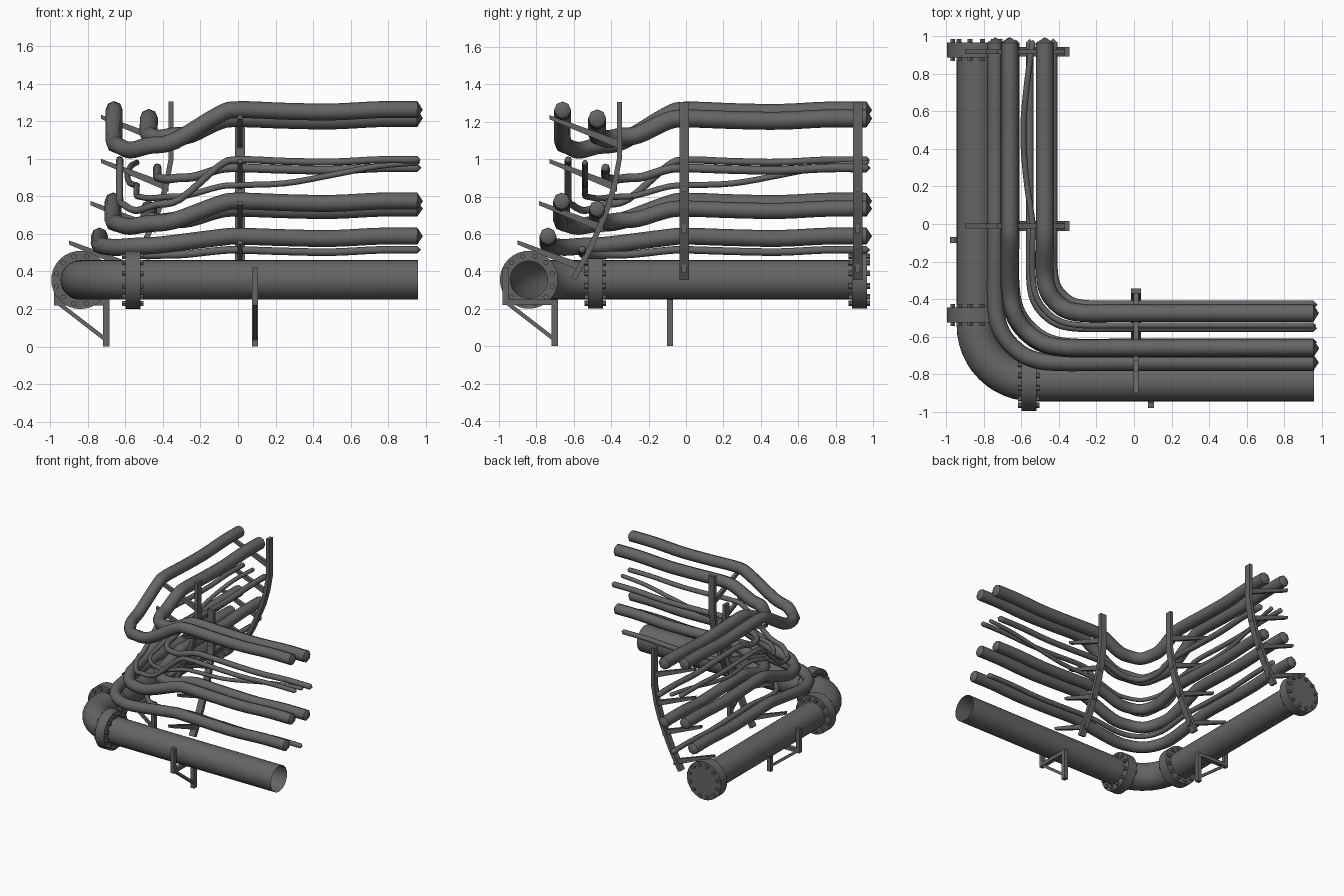
import bpy, bmesh, math
from mathutils import Vector, Matrix

if "Cube" in bpy.data.objects:
    bpy.data.objects.remove(bpy.data.objects["Cube"], do_unlink=True)

steel = bpy.data.materials.new("dark_grey_steel")
steel.use_nodes = True
steel.diffuse_color = (0.13, 0.13, 0.13, 1)
steel.node_tree.nodes["Principled BSDF"].inputs["Base Color"].default_value = (0.13, 0.13, 0.13, 1)


def finish(name, bm, smooth=False, fix=True):
    if fix:
        bmesh.ops.recalc_face_normals(bm, faces=bm.faces)
    mesh = bpy.data.meshes.new(name)
    bm.to_mesh(mesh)
    bm.free()
    mesh.materials.append(steel)
    obj = bpy.data.objects.new(name, mesh)
    bpy.context.collection.objects.link(obj)
    if smooth:
        bpy.ops.object.select_all(action='DESELECT')
        obj.select_set(True)
        bpy.context.view_layer.objects.active = obj
        bpy.ops.object.shade_smooth_by_angle(angle=math.radians(50))
    return obj


def place(leg, s, d, z):
    """Leg A runs along x, leg B along y; s is along the leg, d across it."""
    return Vector((s, d, z)) if leg == "A" else Vector((d, s, z))


def sweep(name, path, radius, sides, tip=0):
    """Round tube along a path, with pointed ends when tip is set."""
    bm = bmesh.new()
    rings = []
    for i, p in enumerate(path):
        t = (path[min(i + 1, len(path) - 1)] - path[max(i - 1, 0)]).normalized()
        side = t.cross(Vector((0, 0, 1))).normalized()
        up = side.cross(t)
        angles = [2 * math.pi * k / sides for k in range(sides)]
        rings.append([bm.verts.new(p + radius * (side * math.cos(a) + up * math.sin(a))) for a in angles])
    for a, b in zip(rings, rings[1:]):
        for k in range(sides):
            n = (k + 1) % sides
            bm.faces.new((a[k], a[n], b[n], b[k]))
    if tip:
        for ring, end, before in ((rings[0], path[0], path[1]), (rings[-1], path[-1], path[-2])):
            apex = bm.verts.new(end + (end - before).normalized() * tip)
            for k in range(sides):
                bm.faces.new((ring[k], ring[(k + 1) % sides], apex))
    return finish(name, bm, True)


def spline(points, steps=4):
    """Catmull-Rom curve through the points."""
    pts = [points[0]] + points + [points[-1]]
    out = []
    for a, b, c, d in zip(pts, pts[1:], pts[2:], pts[3:]):
        for k in range(steps):
            t = k / steps
            out.append(0.5 * (2 * b + (c - a) * t + (2 * a - 5 * b + 4 * c - d) * t ** 2
                              + (3 * b - a - 3 * c + d) * t ** 3))
    return out + [points[-1]]


def prism(name, leg, outline, s, width):
    """Outline in (across, height), extruded along the leg."""
    bm = bmesh.new()
    face = bm.faces.new([bm.verts.new(place(leg, s - width / 2, d, z)) for d, z in outline])
    new = bmesh.ops.extrude_face_region(bm, geom=[face])["geom"]
    shift = place(leg, width, 0, 0)
    bmesh.ops.translate(bm, vec=shift, verts=[v for v in new if isinstance(v, bmesh.types.BMVert)])
    return finish(name, bm)


# Main pipe with its elbow
PIPE, PIPE_Z, BEND = -0.84, 0.355, 0.3
corner = PIPE + BEND
path = [Vector((0.96, PIPE, PIPE_Z))]
for k in range(13):
    a = math.pi / 2 * k / 12
    path.append(Vector((corner - BEND * math.sin(a), corner - BEND * math.cos(a), PIPE_Z)))
path.append(Vector((PIPE, 0.93, PIPE_Z)))
sweep("main_pipe", path, 0.105, 32)


# Bolted flanges
def flange(name, leg, s, solid=False):
    bm = bmesh.new()
    half, outer, inner = 0.04, 0.155, 0.1
    if solid:
        bmesh.ops.create_cone(bm, cap_ends=True, segments=32, radius1=outer, radius2=outer, depth=2 * half)
    else:
        loop = [bm.verts.new(c) for c in ((inner, 0, -half), (outer, 0, -half), (outer, 0, half), (inner, 0, half))]
        edges = [bm.edges.new((loop[i], loop[(i + 1) % 4])) for i in range(4)]
        bmesh.ops.spin(bm, geom=loop + edges, cent=(0, 0, 0), axis=(0, 0, 1),
                       angle=2 * math.pi, steps=32, use_merge=True)
        bmesh.ops.remove_doubles(bm, verts=bm.verts, dist=0.0001)
    for k in range(12):
        a = 2 * math.pi * (k + 0.5) / 12
        spot = Matrix.Translation((0.13 * math.cos(a), 0.13 * math.sin(a), 0))
        bmesh.ops.create_cone(bm, cap_ends=True, segments=6, radius1=0.015, radius2=0.015,
                              depth=0.115, matrix=spot)
    turn = Matrix.Rotation(math.pi / 2, 4, 'Y' if leg == "A" else 'X')
    bm.transform(Matrix.Translation(place(leg, s, PIPE, PIPE_Z)) @ turn)
    return finish(name, bm, True)


flange("flange_right_leg", "A", -0.56)
flange("flange_left_leg", "B", -0.485)
flange("end_flange", "B", 0.927, True)

# Pipe stands: foot, shelf, upright stop and diagonal brace
for leg, s in (("A", 0.09), ("B", -0.085)):
    prism("stand_foot_" + leg, leg, [(-0.72, 0), (-0.685, 0), (-0.685, 0.25), (-0.72, 0.25)], s, 0.032)
    prism("stand_shelf_" + leg, leg, [(-0.98, 0.22), (-0.72, 0.22), (-0.72, 0.25), (-0.98, 0.25)], s, 0.032)
    prism("stand_stop_" + leg, leg, [(-0.98, 0.25), (-0.948, 0.25), (-0.948, 0.42), (-0.98, 0.42)], s, 0.032)
    prism("stand_brace_" + leg, leg, [(-0.96, 0.22), (-0.72, 0.035), (-0.72, 0.062), (-0.925, 0.22)], s, 0.02)

# Cable racks: curved post with tapered arms
curve = [(-0.37, 1.305), (-0.37, 1.0), (-0.395, 0.87), (-0.43, 0.75), (-0.52, 0.54), (-0.615, 0.365)]
post = curve + [(d + 0.027, z - 0.012 * (z < 0.9)) for d, z in reversed(curve)]
arms = [(-0.73, 1.235, -0.36), (-0.73, 1.0, -0.37), (-0.785, 0.775, -0.44), (-0.9, 0.565, -0.54)]
for leg, s in (("A", 0.01), ("B", -0.01), ("B", 0.918)):
    prism("rack_post_" + leg, leg, post, s, 0.052)
    for tip, z, root in arms:
        drop = (root - tip) * 0.36
        prism("rack_arm_" + leg, leg, [(tip, z), (tip, z - 0.022), (root, z - drop - 0.045), (root, z - drop)],
              s, 0.026)


# Cables: mirrored about the diagonal, sagging at the corner
def cable(name, d, z, radius, bend, drop, rack_drop=0, sway=0):
    c = d + bend
    base = z - rack_drop
    start, middle = base - 0.78 * drop, base - drop
    halves = {}
    for leg, end in (("A", 0.955), ("B", 0.965)):
        w = sway if leg == "B" else 0
        run = [(end, d, z), (0.75, d + w * 0.6, z - rack_drop * 0.15), (0.5, d + w, z - 0.012 - rack_drop * 0.45),
               (0.25, d + w * 0.7, z - 0.008 - rack_drop * 0.85), (0, d, base),
               (-0.1, d, base - 0.12 * drop), (c + 0.02, d, start)]
        a = math.pi / 8
        run.append((c - bend * math.sin(a), c - bend * math.cos(a), (start + middle) / 2))
        halves[leg] = [place(leg, *p) for p in run]
    mid = c - bend * math.sqrt(0.5)
    points = halves["A"] + [Vector((mid, mid, middle))] + halves["B"][::-1]
    return sweep(name, spline(points), radius, 8, min(0.03, radius))


cable("top_outer_cable", -0.66, 1.262, 0.045, 0.3, 0.215)
cable("top_inner_cable", -0.475, 1.217, 0.048, 0.2, 0.11)
cable("thin_outer_cable", -0.63, 0.995, 0.019, 0.3, 0.27)
cable("thin_middle_cable", -0.54, 0.98, 0.016, 0.25, 0.07, 0.12, -0.05)
cable("thin_inner_cable", -0.43, 0.952, 0.023, 0.18, 0.06)
cable("middle_outer_cable", -0.665, 0.775, 0.045, 0.3, 0.135)
cable("middle_inner_cable", -0.475, 0.735, 0.043, 0.2, 0.07)
cable("lower_outer_cable", -0.738, 0.588, 0.045, 0.3, 0.06)
cable("lower_thin_cable", -0.555, 0.515, 0.02, 0.25, 0.03)
